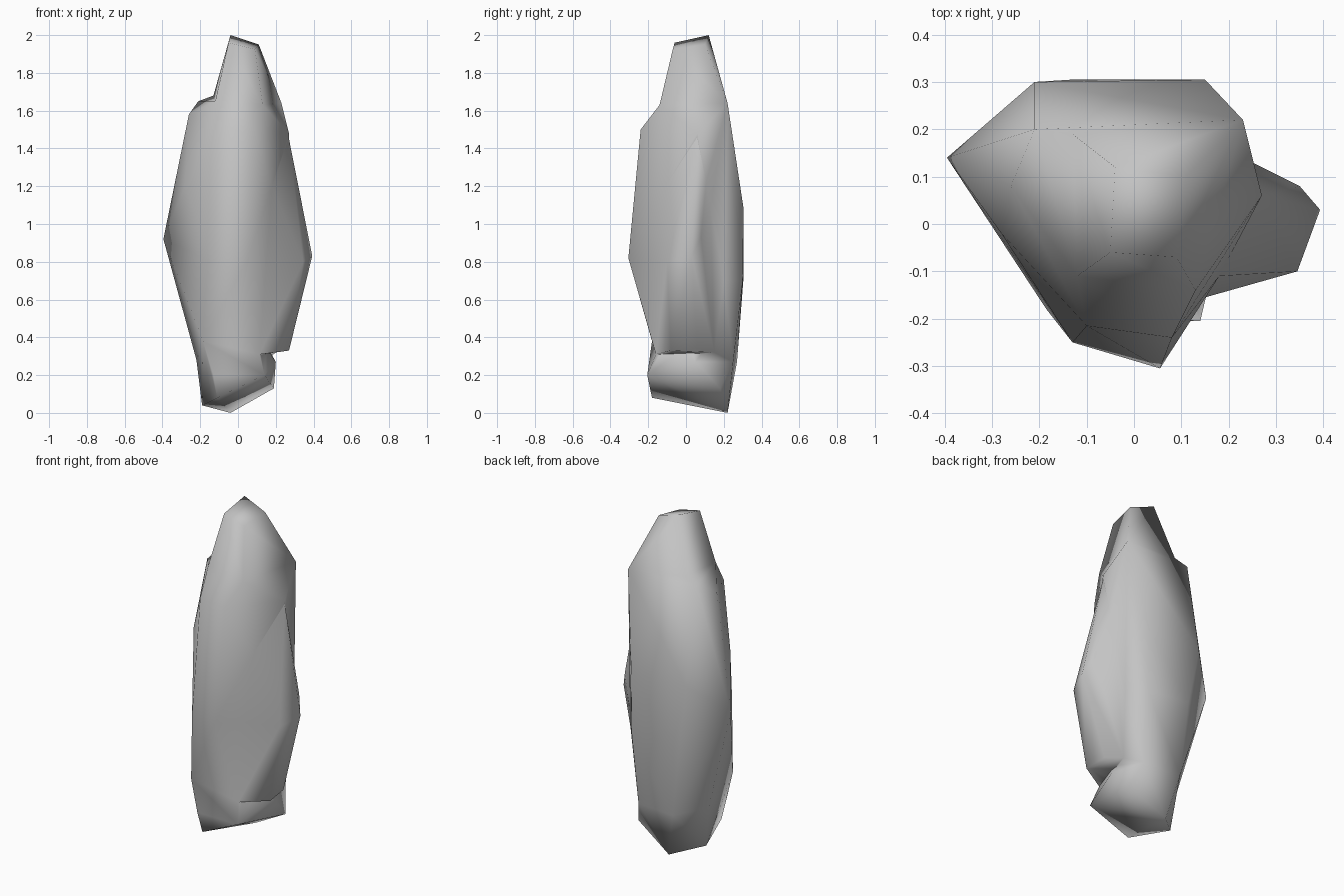
import bpy
import bmesh
import math

old = bpy.data.objects.get("Cube")
if old:
    bpy.data.objects.remove(old, do_unlink=True)

# One grey stone colour
stone = bpy.data.materials.new("grey_stone")
stone.use_nodes = True
grey = (0.55, 0.55, 0.55, 1.0)
stone.diffuse_color = grey
shader = next(n for n in stone.node_tree.nodes if n.type == "BSDF_PRINCIPLED")
shader.inputs["Base Color"].default_value = grey
shader.inputs["Roughness"].default_value = 0.8


def chunk(name, *rings):
    """Faceted lump of stone wrapped tightly round its corner points."""
    bm = bmesh.new()
    for ring in rings:
        for corner in ring:
            bm.verts.new(corner)
    hull = bmesh.ops.convex_hull(bm, input=bm.verts[:])
    inside = {g for g in hull["geom_interior"] + hull["geom_unused"]
              if isinstance(g, bmesh.types.BMVert)}
    bmesh.ops.delete(bm, geom=list(inside), context="VERTS")
    bmesh.ops.recalc_face_normals(bm, faces=bm.faces[:])
    mesh = bpy.data.meshes.new(name)
    bm.to_mesh(mesh)
    bm.free()
    mesh.materials.append(stone)
    obj = bpy.data.objects.new(name, mesh)
    bpy.context.collection.objects.link(obj)
    return obj


# Corner rings, from the peak down to the base
peak = [(-.04, .12, 2), (-.05, -.06, 1.96), (.09, -.07, 1.925), (.11, .1, 1.95)]
neck = [(-.12, -.11, 1.65), (.13, -.14, 1.63), (.23, .22, 1.64), (-.13, .19, 1.68)]
core = [(-.1, -.12, 1), (.12, -.12, 1), (.18, .2, 1), (-.1, .22, 1)]
shoulder = [(-.21, .2, 1.65), (-.26, .08, 1.58), (-.1, -.215, 1.5),
            (.08, -.24, 1.5), (.27, .06, 1.48)]
belly = [(-.395, .14, .92), (-.28, -.02, 1.2), (-.28, -.02, .88), (-.13, -.25, .8),
         (.055, -.305, .82), (.23, .2, .7), (.15, .305, 1.08), (.15, .3, .7),
         (-.13, .305, .72), (-.21, .3, 1.08)]
waist = [(-.22, .1, .28), (-.185, -.18, .38), (.14, .25, .27), (-.1, .27, .27)]
base = [(-.04, .22, 0), (-.19, .08, .04), (-.11, -.18, .08),
        (.14, -.205, .2), (-.13, -.2, .2), (.19, .18, .13), (.2, .05, .27)]
foot_core = [(-.1, -.1, .45), (.08, -.1, .45), (.1, .18, .45), (-.1, .18, .45)]
# Seam where the side outcrop grows out of the trunk, shared by both
seam = [(.18, -.11, 1.2), (.15, -.155, .8), (.12, -.165, .31),
        (.25, .13, 1.1), (.2, .15, .32)]
ridge = [(.27, .06, 1.46), (.35, .08, .93), (.393, .03, .83), (.345, -.1, .8),
         (.27, -.08, .33), (.26, .06, .34)]
root = [(.1, .1, .4), (.1, 0, 1.4)]

rock = chunk("rock", neck, shoulder, belly, seam, waist)
pieces = [chunk("peak", peak, neck, core),
          chunk("outcrop", ridge, seam, root),
          chunk("foot", base, waist, foot_core)]

# Fuse the lumps into one stone
bpy.ops.object.select_all(action="DESELECT")
bpy.context.view_layer.objects.active = rock
rock.select_set(True)
for piece in pieces:
    union = rock.modifiers.new("fuse_" + piece.name, "BOOLEAN")
    union.operation = "UNION"
    union.solver = "EXACT"
    union.object = piece
    bpy.ops.object.modifier_apply(modifier=union.name)
    bpy.data.objects.remove(piece, do_unlink=True)

# Tidy tiny edges, then soften the facets
bm = bmesh.new()
bm.from_mesh(rock.data)
bmesh.ops.remove_doubles(bm, verts=bm.verts[:], dist=0.012)
bmesh.ops.triangulate(bm, faces=bm.faces[:])
bmesh.ops.recalc_face_normals(bm, faces=bm.faces[:])
bm.to_mesh(rock.data)
bm.free()
bpy.ops.object.shade_smooth_by_angle(angle=math.radians(85))
